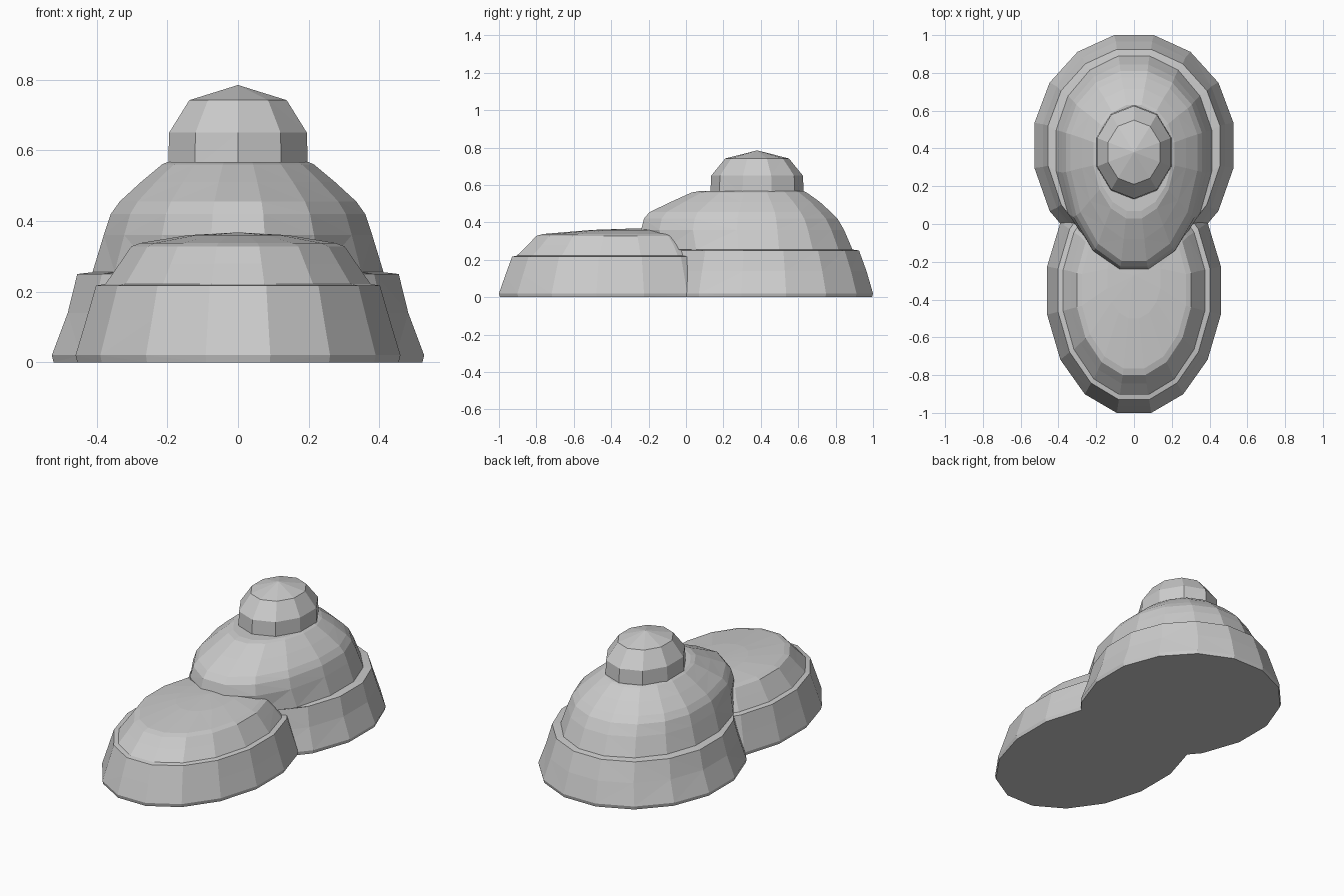
import bpy, bmesh
from math import sin, cos, pi

if "Cube" in bpy.data.objects:
    bpy.data.objects.remove(bpy.data.objects["Cube"])


def loft(name, rings, sides, turn=0.5, apex=None):
    """Stack egg-shaped rings (z, half width, y front, y centre, y back) into a closed solid."""
    grow = 1 / cos(pi / sides) if turn else 1
    bm = bmesh.new()
    loops = []
    for z, rx, yf, yc, yb in rings:
        loop = []
        for i in range(sides):
            a = 2 * pi * (i + turn) / sides + pi / 2
            ry = (yb - yc) if sin(a) > 0 else (yc - yf)
            loop.append(bm.verts.new((rx * grow * cos(a), yc + ry * grow * sin(a), z)))
        loops.append(loop)
    bm.faces.new(loops[0][::-1])
    for lo, hi in zip(loops, loops[1:]):
        for i in range(sides):
            j = (i + 1) % sides
            bm.faces.new((lo[i], lo[j], hi[j], hi[i]))
    if apex:
        tip = bm.verts.new(apex)
        for i in range(sides):
            bm.faces.new((loops[-1][i], loops[-1][(i + 1) % sides], tip))
    else:
        bm.faces.new(loops[-1])
    bmesh.ops.triangulate(bm, faces=[f for f in bm.faces if len(f.verts) == 4])
    bmesh.ops.recalc_face_normals(bm, faces=bm.faces[:])
    mesh = bpy.data.meshes.new(name)
    bm.to_mesh(mesh)
    bm.free()
    obj = bpy.data.objects.new(name, mesh)
    bpy.context.collection.objects.link(obj)
    return obj


# Rear mound: flared base, narrow ledge, then a stepped dome reaching forward
body = loft("body", [
    (0.00, 0.522, -0.20, 0.42, 0.995),
    (0.02, 0.527, -0.20, 0.42, 1.00),
    (0.14, 0.482, -0.17, 0.42, 0.965),
    (0.25, 0.455, -0.14, 0.42, 0.925),
    (0.255, 0.412, -0.21, 0.40, 0.89),
    (0.36, 0.380, -0.24, 0.40, 0.845),
    (0.42, 0.360, -0.225, 0.40, 0.81),
    (0.455, 0.335, -0.195, 0.40, 0.775),
    (0.51, 0.275, -0.08, 0.39, 0.715),
    (0.56, 0.215, 0.03, 0.38, 0.645),
    (0.567, 0.200, 0.07, 0.38, 0.63),
], 16)

# Front mound: lower flared base with ledge and a gently crowned top
front = loft("front_mound", [
    (0.00, 0.455, -0.995, -0.35, 0.28),
    (0.02, 0.460, -1.00, -0.35, 0.28),
    (0.12, 0.430, -0.965, -0.35, 0.25),
    (0.217, 0.402, -0.93, -0.35, 0.22),
    (0.222, 0.375, -0.905, -0.35, 0.19),
    (0.28, 0.335, -0.845, -0.35, 0.15),
    (0.328, 0.302, -0.80, -0.35, 0.10),
    (0.338, 0.275, -0.765, -0.35, 0.08),
    (0.360, 0.140, -0.50, -0.30, 0.02),
], 16, apex=(0, -0.27, 0.368))

# Merge both mounds into one clean shell
union = body.modifiers.new("merge", 'BOOLEAN')
union.operation = 'UNION'
union.solver = 'EXACT'
union.object = front
bpy.context.view_layer.objects.active = body
body.select_set(True)
bpy.ops.object.modifier_apply(modifier=union.name)
bpy.data.objects.remove(front)

# Ten-sided knob with a shallow pointed lid
loft("top_knob", [
    (0.55, 0.208, 0.13, 0.38, 0.63),
    (0.65, 0.205, 0.135, 0.38, 0.625),
    (0.742, 0.145, 0.21, 0.38, 0.55),
], 10, turn=0, apex=(0, 0.38, 0.785))
